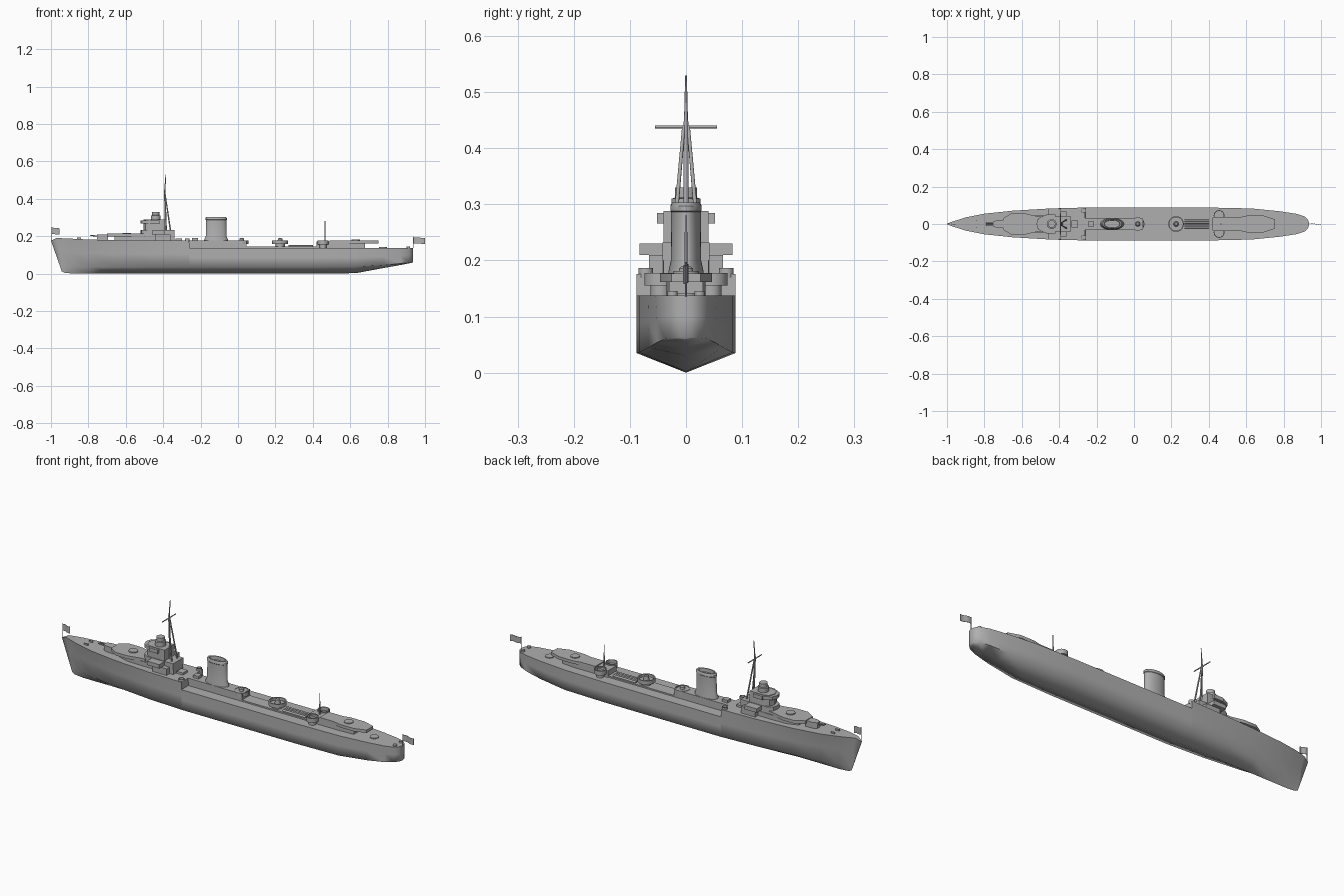
import bpy, bmesh, math
from mathutils import Vector

if "Cube" in bpy.data.objects:
    bpy.data.objects.remove(bpy.data.objects["Cube"])

grey = bpy.data.materials.new("naval grey")
grey.diffuse_color = (0.43, 0.43, 0.43, 1)
grey.use_nodes = True
grey.node_tree.nodes["Principled BSDF"].inputs["Base Color"].default_value = grey.diffuse_color


def finish(name, bm, angle=35):
    bmesh.ops.recalc_face_normals(bm, faces=bm.faces)
    me = bpy.data.meshes.new(name)
    bm.to_mesh(me)
    bm.free()
    ob = bpy.data.objects.new(name, me)
    bpy.context.collection.objects.link(ob)
    me.materials.append(grey)
    bpy.ops.object.select_all(action='DESELECT')
    ob.select_set(True)
    bpy.context.view_layer.objects.active = ob
    bpy.ops.object.shade_smooth_by_angle(angle=math.radians(angle))
    return ob


def loft(name, rings, angle=35):
    bm = bmesh.new()
    vs = [[bm.verts.new(p) for p in r] for r in rings]
    n = len(vs[0])
    for a, b in zip(vs, vs[1:]):
        for i in range(n):
            bm.faces.new((a[i], a[(i + 1) % n], b[(i + 1) % n], b[i]))
    bm.faces.new(vs[0])
    bm.faces.new(vs[-1])
    return finish(name, bm, angle)


def prism(name, half, z0, z1):
    """Extruded plan, given one side's outline and mirrored in y."""
    plan = half + [(x, -y) for x, y in reversed(half) if y > 1e-6]
    return loft(name, [[(x, y, z) for x, y in plan] for z in (z0, z1)])


def box(name, x0, x1, y0, y1, z0, z1):
    plan = [(x0, y0), (x1, y0), (x1, y1), (x0, y1)]
    return loft(name, [[(x, y, z) for x, y in plan] for z in (z0, z1)])


def turned(name, x, y, profile, stretch=1.0, n=28):
    """Stack of (radius, z) rings, optionally stretched lengthwise."""
    return loft(name, [[(x + stretch * r * math.cos(2 * math.pi * i / n),
                         y + r * math.sin(2 * math.pi * i / n), z)
                        for i in range(n)] for r, z in profile])


def tub(name, x, y, r, z0, z1):
    return turned(name, x, y, [(r, z0), (r, z1), (r * .86, z1), (r * .86, z0 + .006)])


def rod(name, a, b, r0, r1=None, n=8):
    a, b = Vector(a), Vector(b)
    q = (b - a).to_track_quat('Z', 'Y')
    return loft(name, [[p + q @ Vector((r * math.cos(2 * math.pi * i / n),
                                        r * math.sin(2 * math.pi * i / n), 0))
                        for i in range(n)] for p, r in ((a, r0), (b, r1 or r0))], 60)


# Hull: x, deck half width, deck z, keel z, chine z, chine fullness, stem rake
stations = [(-1, .002, .176, .012, .04, .5, .062), (-.97, .013, .19, .004, .038, .35, .044),
            (-.9, .035, .187, 0, .036, .42, .02), (-.8, .055, .182, 0, .035, .62, .008),
            (-.65, .071, .178, 0, .035, .8, 0), (-.45, .083, .176, 0, .035, .94, 0),
            (-.261, .088, .176, 0, .035, 1, 0), (-.26, .088, .138, 0, .035, 1, 0),
            (.4, .088, .138, 0, .035, 1, 0), (.63, .083, .138, .002, .036, 1, 0),
            (.78, .068, .138, .03, .045, .97, 0), (.87, .054, .138, .046, .054, .95, 0),
            (.912, .04, .138, .054, .06, .95, 0), (.93, .024, .138, .058, .062, .95, 0),
            (.935, .01, .138, .06, .063, .95, 0)]
rings = []
for x, w, zd, zk, zc, f, rake in stations:
    half = [(0, zk), (w * f, zc), (w * (f + (1 - f) * .3), (zc + zd) / 2), (w, zd), (0, zd)]
    sec = half + [(-y, z) for y, z in half[3:0:-1]]
    rings.append([(x + rake * (1 - z / zd), y, z) for y, z in sec])
loft("hull", rings, 75)

# Forward gun, its shield and breakwater
prism("fore_gun_shield", [(-.755, 0), (-.755, .012), (-.735, .02), (-.695, .02), (-.695, 0)], .178, .21)
for s in (-1, 1):
    rod(f"fore_gun_barrel_{s}", (-.74, s * .006, .199), (-.79, s * .006, .204), .003)

# Forward superstructure
prism("fore_deckhouse", [(-.66, 0), (-.66, .025), (-.6, .045), (-.5, .045), (-.34, .04), (-.34, 0)], .17, .2)
prism("fore_gun_platform", [(-.70, 0), (-.70, .03), (-.655, .058), (-.59, .058), (-.52, .042), (-.5, .042), (-.5, 0)], .197, .213)
turned("fore_platform_mount", -.595, 0, [(.022, .21), (.022, .218)])
prism("bridge_house", [(-.52, 0), (-.515, .025), (-.49, .042), (-.34, .042), (-.34, 0)], .2, .232)
for s in (-1, 1):
    box(f"bridge_wing_{s}", -.46, -.39, s * .035, s * .083, .21, .23)
    box(f"upper_wing_{s}", -.47, -.42, s * .03, s * .052, .266, .285)
    box(f"side_locker_{s}", -.44, -.36, s * .03, s * .066, .176, .21)
    tub(f"waist_tub_{s}", -.257 - .014, s * .072, .013, .17, .187)
prism("bridge_tower", [(-.505, 0), (-.495, .027), (-.475, .04), (-.39, .04), (-.39, 0)], .23, .288)
prism("bridge_visor", [(-.522, 0), (-.512, .03), (-.48, .046), (-.45, .046), (-.45, 0)], .268, .285)
turned("director", -.44, 0, [(.026, .285), (.026, .31), (.02, .312), (.02, .33)])

# Tripod mast
rod("mast_front_leg", (-.385, 0, .23), (-.392, 0, .45), .005, .004)
for s in (-1, 1):
    rod(f"mast_leg_{s}", (-.358, s * .024, .21), (-.392, s * .004, .44), .004, .003)
rod("topmast", (-.392, 0, .43), (-.386, 0, .53), .004, .0015)
rod("yard", (-.392, -.055, .438), (-.392, .055, .438), .0025)

# Midship house and funnel
box("midship_house", -.27, .045, -.032, .032, .13, .176)
box("low_midship_deck", .04, .43, -.032, .032, .13, .145)
box("signal_locker", -.335, -.30, -.02, .02, .17, .187)
box("vent_house", -.245, -.215, -.014, .014, .17, .19)
turned("funnel", -.117, 0, [(.031, .174), (.031, .182), (.027, .2), (.0265, .286), (.028, .288),
                            (.028, .297), (.025, .303), (.021, .303), (.02, .285)], 2.05, 40)

# Midship gun tubs on pedestals
for name, x, r in (("forward", .02, .036), ("after", .225, .042)):
    turned(f"{name}_tub_pedestal", x, 0, [(r * .6, .138), (r * .6, .162)])
    tub(f"{name}_gun_tub", x, 0, r, .158, .178)
    turned(f"{name}_tub_gun", x, 0, [(.014, .16), (.012, .186), (.007, .19)])

# Torpedo tubes
for i in range(4):
    y = -.018 + i * .012
    rod(f"torpedo_tube_{i}", (.27, y, .147), (.4, y, .147), .0055, n=12)

# After superstructure
prism("after_deckhouse", [(.42, 0), (.42, .035), (.6, .035), (.68, .03), (.68, 0)], .13, .172)
prism("after_gun_platform", [(.49, 0), (.49, .037), (.57, .037), (.61, .046), (.69, .046), (.75, .026), (.75, 0)], .162, .177)
turned("after_platform_mount", .63, 0, [(.022, .175), (.022, .181)])
for s in (-1, 1):
    turned(f"side_tub_base_{s}", .455, s * .045, [(.018, .136), (.018, .16)])
    tub(f"side_gun_tub_{s}", .455, s * .045, .029, .155, .178)
rod("after_mast", (.465, 0, .15), (.465, 0, .28), .003, .002)

# Quarterdeck fittings
turned("stern_gun_ring", .775, 0, [(.021, .136), (.021, .142)])
for s in (-1, 1):
    turned(f"stern_fitting_{s}", .91, s * .024, [(.009, .136), (.009, .146)])
    box(f"foredeck_bitt_{s}", -.86, -.84, s * .016, s * .022, .18, .192)

# Flags as thin waving plates
for name, x0, x1, z0, z1, base in (("jack", -.997, -.955, .212, .246, .172),
                                   ("ensign", .937, 1.0, .162, .194, .136)):
    rod(f"{name}_staff", (x0 + .001, 0, base), (x0 + .001, 0, z1 + .003), .0015)
    loft(f"{name}_flag", [[(x0 + (x1 - x0) * t, .004 * math.sin(6 * t) + d, z - .004 * t)
                           for d, z in ((-.001, z0), (.001, z0), (.001, z1), (-.001, z1))]
                          for t in (0, .2, .4, .6, .8, 1)])
